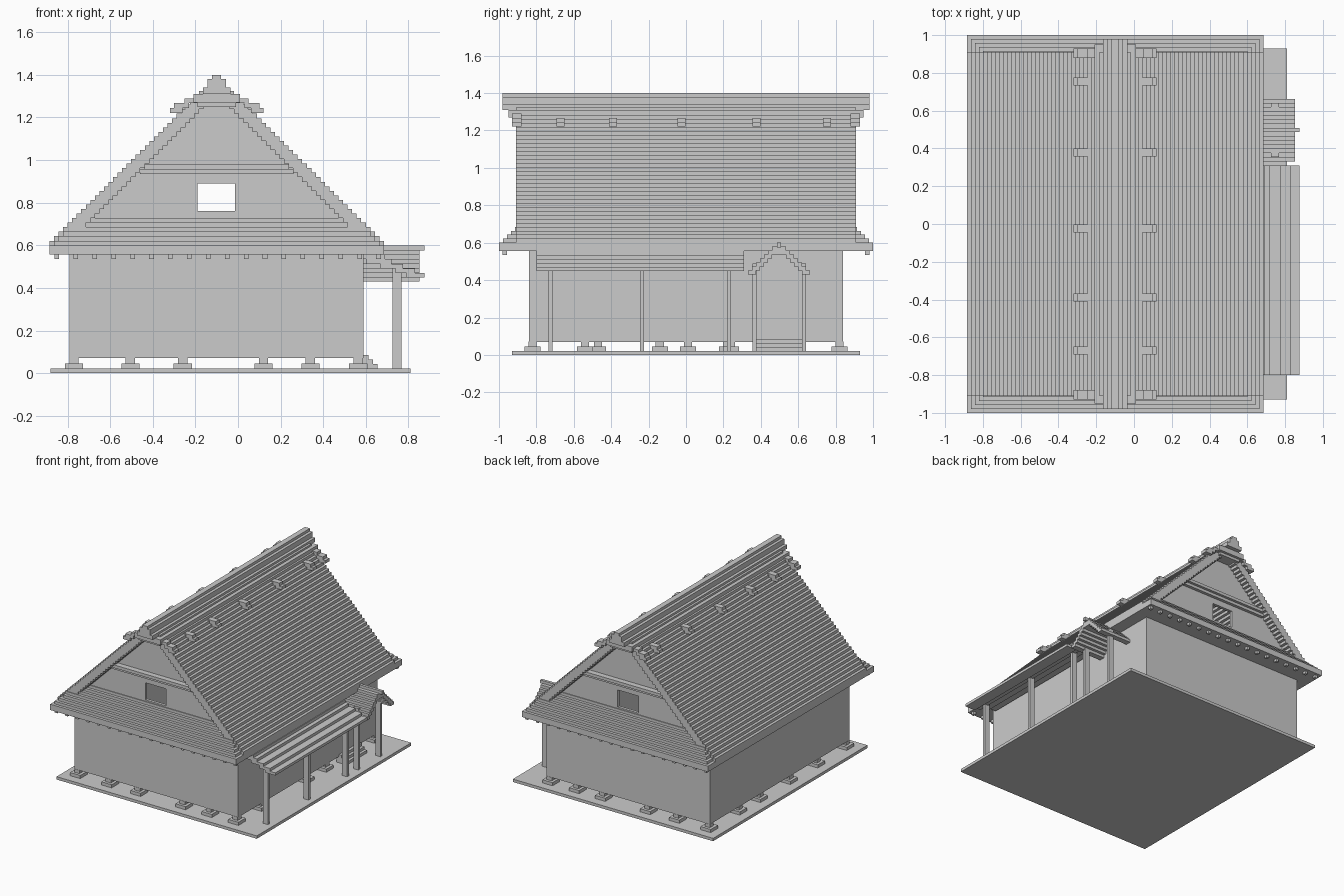
import bpy, bmesh

cube = bpy.data.objects.get("Cube")
if cube:
    bpy.data.objects.remove(cube, do_unlink=True)

V = 0.0213     # one block step
CX = -0.1      # ridge centre line
WL, WR, WY = -0.79, 0.59, 0.84   # wall extents


def finish(name, bm):
    bmesh.ops.recalc_face_normals(bm, faces=bm.faces)
    mesh = bpy.data.meshes.new(name)
    bm.to_mesh(mesh)
    bm.free()
    obj = bpy.data.objects.new(name, mesh)
    bpy.context.collection.objects.link(obj)
    return obj


def boxes(name, items):
    """Axis-aligned boxes given as (x0, x1, y0, y1, z0, z1)."""
    bm = bmesh.new()
    for x0, x1, y0, y1, z0, z1 in items:
        for v in bmesh.ops.create_cube(bm, size=1)["verts"]:
            v.co.x = x1 if v.co.x > 0 else x0
            v.co.y = y1 if v.co.y > 0 else y0
            v.co.z = z1 if v.co.z > 0 else z0
    return finish(name, bm)


def prism(name, outlines, lo, hi, axis="y"):
    """Extrude (a, z) outlines along one horizontal axis."""
    bm = bmesh.new()
    for pts in outlines:
        rings = [[bm.verts.new((a, t, z) if axis == "y" else (t, a, z)) for a, z in pts]
                 for t in (lo, hi)]
        bm.faces.new(rings[0])
        bm.faces.new(rings[1][::-1])
        for i in range(len(pts)):
            j = (i + 1) % len(pts)
            bm.faces.new((rings[0][i], rings[0][j], rings[1][j], rings[1][i]))
    return finish(name, bm)


def stepped_roof(centre, z0, half, n, thick):
    """Hollow stepped gable outline."""
    def side(h, count):
        return [(h - i * V, z0 + (i + k) * V) for i in range(count) for k in (0, 1)]
    outer = side(half, n)
    inner = side(half - thick, int((half - thick) / V))
    path = (outer + [(-a, z) for a, z in outer[::-1]]
            + [(-a, z) for a, z in inner] + inner[::-1])
    return [(centre + a, z) for a, z in path]


def both_y(x0, x1, y0, y1, z0, z1):
    return [(x0, x1, y0, y1, z0, z1), (x0, x1, -y1, -y0, z0, z1)]


def mirror_x(items):
    return items + [(2 * CX - b, 2 * CX - a, *rest) for a, b, *rest in items]


# Ground slab, floor and walls
boxes("ground_slab", [(-0.88, 0.81, -0.93, 0.93, 0, 0.022)])
boxes("floor", [(WL, WR, -WY, WY, 0.07, 0.09)])
boxes("walls", both_y(WL, WR, WY - V, WY, 0.07, 0.57)
      + [(WL, WL + V, -WY, WY, 0.07, 0.57), (WR - V, WR, -WY, WY, 0.07, 0.57)])

# Stepped foundation pads around the perimeter
spots = [(x, s * 0.82) for x in (-0.77, -0.505, -0.26, 0.12, 0.34, 0.565) for s in (-1, 1)]
spots += [(-0.77, y) for y in (-0.47, -0.14, 0.22, 0.47)]
spots += [(0.565, y) for y in (-0.54, 0.01, 0.24)]
pads = []
for x, y in spots:
    for r, z0, z1 in ((0.043, 0.022, 0.046), (0.022, 0.046, 0.071)):
        pads.append((x - r, x + r, y - r, y + r, z0, z1))
boxes("foundation_pads", pads)

# Main stepped roof shell
HALF = 0.785
prism("main_roof", [stepped_roof(CX, 0.6, HALF, 34, 4 * V)], -0.91, 0.91)

# Flat eave ring and the stepped skirts under each gable
E0, E1 = CX - HALF, CX + HALF
boxes("eave_ring", both_y(E0, E1, WY - V, 1.0, 0.556, 0.6)
      + [(E0, WL + V, -WY, WY, 0.556, 0.6), (WR - V, E1, -WY, WY, 0.556, 0.6)])
skirt = []
for i in range(7):
    h = HALF - (i + 1) * V
    skirt += both_y(CX - h, CX + h, 0.82, 1 - (i + 1) * V, 0.6 + i * V, 0.6 + (i + 1) * V)
boxes("gable_skirts", skirt)

# Small rafter ends below the gable eaves
rafters = []
for i in range(18):
    x = -0.85 + i * 0.0888
    rafters += both_y(x - V / 2, x + V / 2, 0.957, 0.98, 0.535, 0.56)
boxes("rafter_ends", rafters)

# Gable walls with an open window
def slope(z):
    return 1.345 - z

W0, W1, S0, S1 = -0.19, -0.015, 0.76, 0.89
panels = [
    [(CX - slope(0.6), 0.6), (CX + slope(0.6), 0.6), (CX + slope(S0), S0), (CX - slope(S0), S0)],
    [(CX - slope(S0), S0), (W0, S0), (W0, S1), (CX - slope(S1), S1)],
    [(W1, S0), (CX + slope(S0), S0), (CX + slope(S1), S1), (W1, S1)],
    [(CX - slope(S1), S1), (CX + slope(S1), S1), (CX, slope(0))],
]
prism("front_gable_wall", panels, -0.845, -0.823)
prism("back_gable_wall", panels, 0.823, 0.845)
boxes("gable_beams", both_y(CX - 0.36, CX + 0.36, 0.84, 0.868, 0.935, 0.957)
      + both_y(CX - 0.34, CX + 0.34, 0.84, 0.888, 0.957, 0.98))

# Ridge cap in narrowing tiers
tiers = [(0.09, 0.93, 1.25, 1.27), (0.11, 0.95, 1.27, 1.31), (0.065, 0.98, 1.31, 1.34),
         (0.043, 0.98, 1.34, 1.38), (0.021, 0.98, 1.38, 1.4)]
boxes("ridge_cap", [(CX - h, CX + h, -y, y, z0, z1) for h, y, z0, z1 in tiers])

# Ridge pegs poking through the roof, and the end brackets
pegs = []
for y in (-0.67, -0.39, -0.025, 0.378, 0.755):
    pegs += [(0.05, 0.12, y - V, y + V, 1.222, 1.245), (0.03, 0.1, y - V, y + V, 1.245, 1.268)]
for x0, x1, z0, z1 in ((0.06, 0.12, 1.222, 1.245), (0.03, 0.1, 1.245, 1.268),
                       (-0.01, 0.05, 1.268, 1.29)):
    pegs += both_y(x0, x1, 0.88, 0.93, z0, z1)
boxes("ridge_pegs", mirror_x(pegs))

# Side porch: overlapping planks and posts
planks = [(WR, 0.69, 0.535, 0.557), (0.6, 0.72, 0.513, 0.535), (0.67, 0.775, 0.492, 0.513),
          (0.74, 0.83, 0.47, 0.492), (0.79, 0.875, 0.45, 0.47)]
boxes("porch_roof", [(x0, x1, -0.8, 0.31, z0, z1) for x0, x1, z0, z1 in planks])
boxes("porch_posts", [(0.725, 0.767, y - V / 2, y + V / 2, 0.02, 0.49)
                      for y in (-0.725, -0.235, 0.23, 0.365, 0.63)])

# Entrance gable with its ridge and steps
DY = 0.497
prism("entrance_roof", [stepped_roof(DY, 0.43, 0.165, 7, 2 * V)], WR, 0.853, "x")
boxes("entrance_ridge", [(WR, 0.875, DY - V / 2, DY + V / 2, 0.575, 0.6)])
boxes("entrance_steps", [(WR - V, 0.655 - i * V, 0.375, 0.62, 0.022 + i * V, 0.022 + (i + 1) * V)
                         for i in range(3)])
